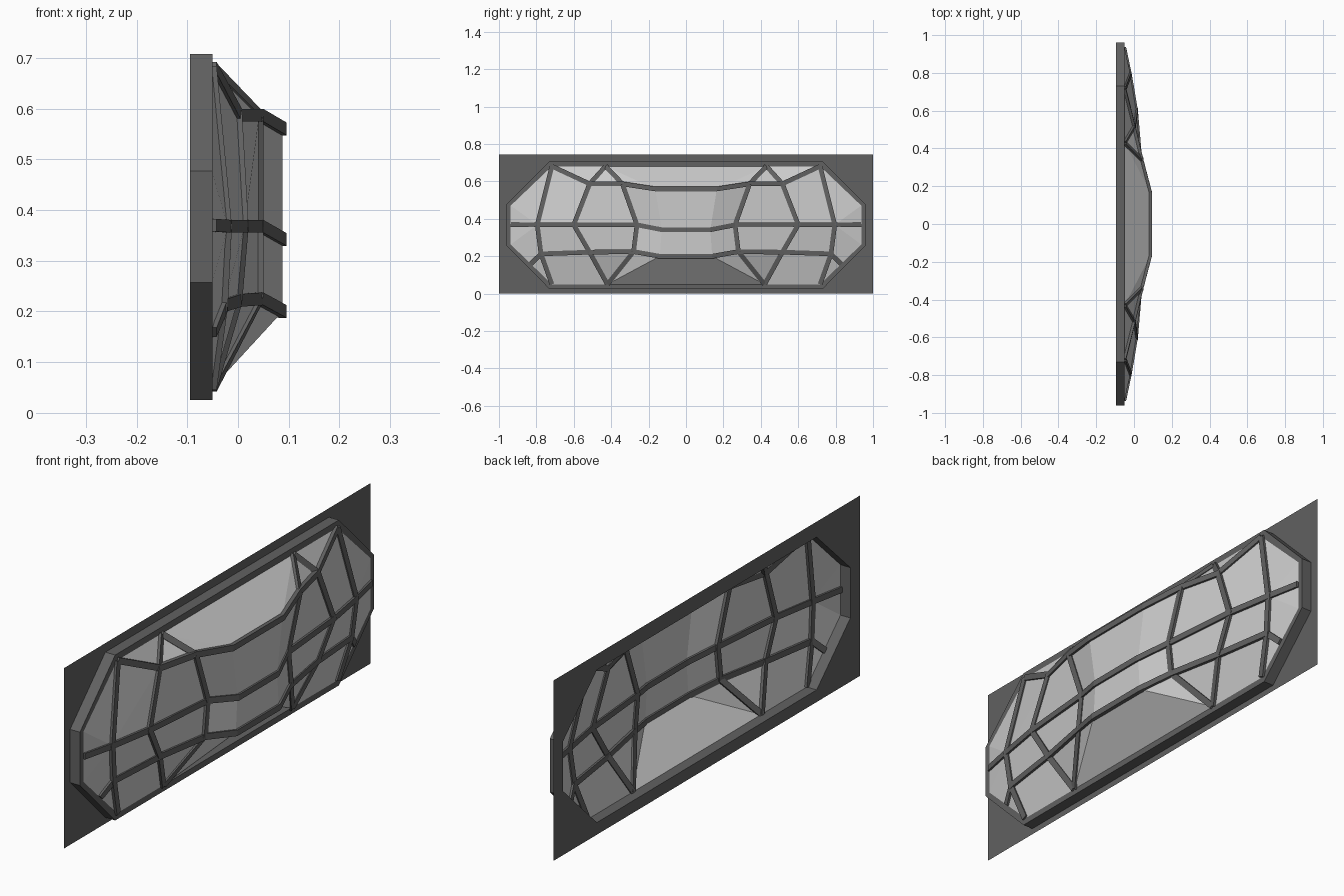
import bpy, bmesh
from mathutils import Vector

if "Cube" in bpy.data.objects:
    bpy.data.objects.remove(bpy.data.objects["Cube"])

dark = bpy.data.materials.new("dark_metal")
dark.diffuse_color = (0.12, 0.12, 0.12, 1)
dark.use_nodes = True
dark.node_tree.nodes["Principled BSDF"].inputs["Base Color"].default_value = dark.diffuse_color


def make(name, verts, faces, mat=None):
    bm = bmesh.new()
    vs = [bm.verts.new(v) for v in verts]
    for f in faces:
        bm.faces.new([vs[i] for i in f])
    bmesh.ops.remove_doubles(bm, verts=bm.verts, dist=1e-5)
    bmesh.ops.recalc_face_normals(bm, faces=bm.faces)
    me = bpy.data.meshes.new(name)
    bm.to_mesh(me)
    bm.free()
    ob = bpy.data.objects.new(name, me)
    bpy.context.collection.objects.link(ob)
    if mat:
        me.materials.append(mat)
    return ob


def octagon(y1, y2, z0, z1, z2, z3, x):
    half = [(y1, z3), (y2, z2), (y2, z1), (y1, z0)]
    return [(x, y, z) for y, z in half] + [(x, -y, z) for y, z in reversed(half)]


# Octagonal frame with a rectangular section
BACK, FRONT = -0.095, -0.05
outer = (0.73, 0.96, 0.025, 0.257, 0.477, 0.708)
inner = (0.717, 0.937, 0.05, 0.263, 0.471, 0.681)
rings = [octagon(*outer, BACK), octagon(*outer, FRONT),
         octagon(*inner, FRONT), octagon(*inner, BACK)]
faces = []
for r in range(4):
    for i in range(8):
        j, s = (i + 1) % 8, (r + 1) % 4
        faces.append((r * 8 + i, r * 8 + j, s * 8 + j, s * 8 + i))
make("window_frame", sum(rings, []), faces, dark)

# Flat wall panel around the frame
W, H = 1.0, 0.745
panel = rings[0] + [(BACK, W, H), (BACK, W, 0), (BACK, -W, 0), (BACK, -W, H)]
make("wall_panel", panel,
     [(0, 1, 8), (1, 2, 9, 8), (2, 3, 9), (3, 4, 10, 9),
      (4, 5, 10), (5, 6, 11, 10), (6, 7, 11), (7, 0, 8, 11)], dark)

# Lattice points (x, y, z) on the +y half: rim letters, then inner nodes
P = {
    "T": (-.05, .717, .681), "A": (-.05, .937, .471), "H": (-.05, .937, .37),
    "B": (-.05, .937, .263), "G": (-.05, .83, .159), "C": (-.05, .717, .05),
    "Q": (-.05, .42, .05), "P": (-.05, .43, .681),
    "N": (0, .515, .587), "M": (.042, .34, .587), "U": (.088, .165, .56),
    "E": (-.02, .795, .368), "D": (.013, .60, .368), "K": (.042, .262, .368),
    "V": (.088, .13, .342),
    "J": (-.028, .775, .213), "I": (0, .515, .222), "L": (.042, .28, .225),
    "W": (.088, .14, .2),
}
keys = list(P)
n = len(keys)
idx = {k: i for i, k in enumerate(keys)}


def mir(p):
    return (p[0], -p[1], p[2])


# Faceted glass, both halves plus the centre strip
verts = [P[k] for k in keys] + [mir(P[k]) for k in keys]
faces = []
for f in ("TPN PMN TNE NDE TAE AHE NMKD MUVK PMU HBE BGJE GCJ "
          "EDIJ JIQC DKLI ILQ KVWL LWQ").split():
    faces.append([idx[c] for c in f])
    faces.append([idx[c] + n for c in reversed(f)])
for a, b in ("PU", "UV", "VW", "WQ"):
    faces.append([idx[a], idx[b], idx[b] + n, idx[a] + n])
make("faceted_glass", verts, faces)


# Rectangular bar swept along a polyline with mitred joints
def bar(name, pts, w=0.0125, d=0.008):
    pts = [Vector(p) for p in pts]
    dirs = []
    for a, b in zip(pts, pts[1:]):
        t = b - a
        dirs.append(Vector((0, -t.z, t.y)).normalized())
    verts, faces = [], []
    for i, p in enumerate(pts):
        a, b = dirs[max(i - 1, 0)], dirs[min(i, len(dirs) - 1)]
        m = (a + b).normalized()
        m = m * (w / max(m.dot(a), 0.5))
        for sx, sm in ((1, 1), (1, -1), (-1, -1), (-1, 1)):
            verts.append(p + Vector((sx * d, 0, 0)) + m * sm)
    for i in range(len(pts) - 1):
        for k in range(4):
            q = (k + 1) % 4
            faces.append((4 * i + k, 4 * i + q, 4 * i + 4 + q, 4 * i + 4 + k))
    e = 4 * (len(pts) - 1)
    faces += [(3, 2, 1, 0), (e, e + 1, e + 2, e + 3)]
    make(name, verts, faces, dark)


# Long horizontal bars crossing the centre
for name, path in (("upper_bar", "TNMU"), ("middle_bar", "HEDKV"), ("lower_bar", "GJILW")):
    half = [P[c] for c in path]
    bar(name, half + [mir(p) for p in reversed(half)])

# Upright and diagonal bars on each side
for name, path in (("outer_upright", "TEJC"), ("middle_upright", "PNDIQ"),
                   ("inner_upright", "PMKLQ")):
    pts = [P[c] for c in path]
    bar(name + "_right", pts)
    bar(name + "_left", [mir(p) for p in pts])
